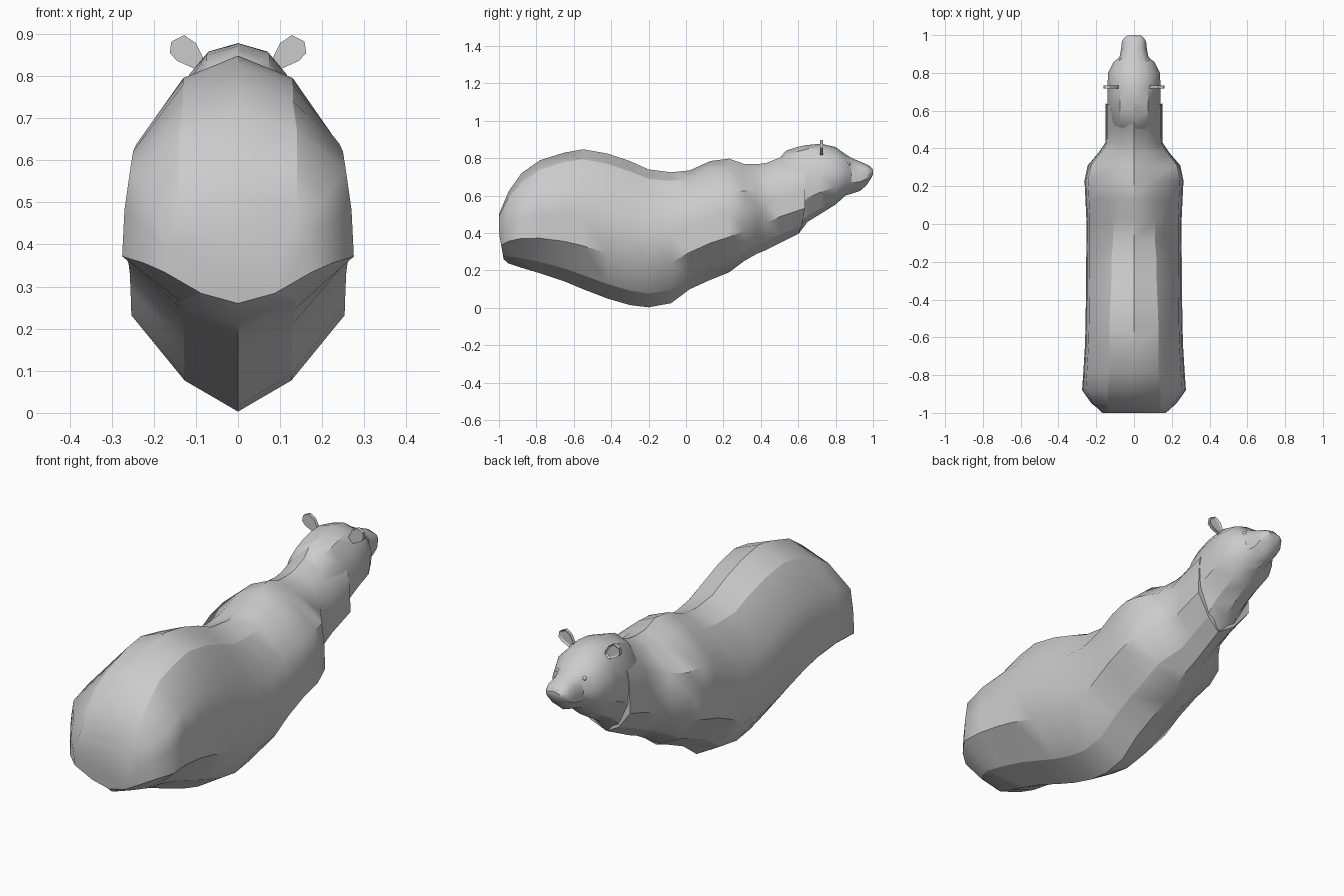
import bpy, bmesh, math
from mathutils import Vector

cube = bpy.data.objects.get("Cube")
if cube:
    bpy.data.objects.remove(cube, do_unlink=True)


def make_material(name, colour):
    mat = bpy.data.materials.new(name)
    mat.use_nodes = True
    mat.diffuse_color = colour
    mat.node_tree.nodes["Principled BSDF"].inputs["Base Color"].default_value = colour
    return mat


fur = make_material("light grey fur", (0.6, 0.6, 0.6, 1))


def finish(name, bm, angle):
    """Turn a bmesh into a named object, smooth except at sharp edges."""
    bmesh.ops.recalc_face_normals(bm, faces=bm.faces[:])
    mesh = bpy.data.meshes.new(name)
    bm.to_mesh(mesh)
    bm.free()
    mesh.materials.append(fur)
    obj = bpy.data.objects.new(name, mesh)
    bpy.context.collection.objects.link(obj)
    bpy.ops.object.select_all(action="DESELECT")
    bpy.context.view_layer.objects.active = obj
    obj.select_set(True)
    bpy.ops.object.shade_smooth_by_angle(angle=math.radians(angle))
    return obj


def section(ring, flank):
    """Closed symmetric cross-section: crest, back ridge, flank points, keel."""
    y, top, bottom, width, ridge, drop = ring
    height = top - bottom
    half = [(ridge, top - drop)]
    half += [(width * across, bottom + height * up) for across, up in flank]
    right = [(-x, z) for x, z in reversed(half)]
    outline = [(0, top)] + half + [(0, bottom)] + right
    return [Vector((x, y, z)) for x, z in outline]


def loft(name, sections, angle, is_crease):
    """Skin the sections; is_crease(column, y) picks lengthwise hard edges."""
    bm = bmesh.new()
    loops = [[bm.verts.new(p) for p in points] for points in sections]
    count = len(loops[0])
    for first, second in zip(loops, loops[1:]):
        for i in range(count):
            j = (i + 1) % count
            bm.faces.new((first[i], first[j], second[j], second[i]))
        for i in range(count):
            column = min(i, count - i)
            if is_crease(column, second[i].co.y):
                bm.edges.get((first[i], second[i])).smooth = False
    bm.faces.new(loops[0])
    bm.faces.new(loops[-1])
    finish(name, bm, angle)


# Torso: y, crest, keel, half width, ridge half width, ridge drop
torso_rings = [
    (-1, .5, .26, .175, .14, .01),
    (-.95, .62, .238, .225, .14, .03),
    (-.88, .72, .215, .275, .14, .05),
    (-.78, .79, .185, .268, .13, .05),
    (-.65, .83, .142, .26, .13, .05),
    (-.55, .848, .1, .257, .13, .053),
    (-.42, .825, .05, .255, .125, .055),
    (-.3, .785, .015, .254, .12, .055),
    (-.2, .74, .003, .253, .12, .05),
    (-.08, .725, .025, .252, .11, .045),
    (.02, .735, .1, .252, .11, .045),
    (.13, .785, .15, .257, .1, .04),
    (.23, .798, .19, .262, .09, .04),
    (.31, .77, .25, .245, .08, .035),
    (.38, .768, .29, .185, .07, .03),
    (.43, .775, .31, .152, .07, .03),
    (.5, .803, .345, .15, .07, .03),
    (.6, .84, .395, .15, .08, .035),
]
torso_flank = [(.93, .72), (.98, .53), (1, .31), (.5, .1)]
torso = [section(ring, torso_flank) for ring in torso_rings]

# The rump tucks under below the tail
for p in torso[0]:
    p.y += .18 * max(0, .4 - p.z)

# The collar dips back at the nape and wraps forward at the cheeks
for p in torso[-1]:
    p.y += .25 * abs(p.x)
torso[-1][0].y -= .065

loft("torso", torso, 42,
     lambda column, y: column == 5 or (column == 1 and y < .05))

# Head and muzzle, rooted inside the collar
head_rings = [
    (.49, .785, .365, .12, .06, .02),
    (.54, .843, .382, .13, .07, .025),
    (.605, .863, .4, .142, .075, .025),
    (.65, .871, .46, .141, .075, .022),
    (.72, .878, .503, .14, .07, .02),
    (.8, .86, .553, .138, .065, .02),
    (.855, .82, .602, .11, .055, .02),
    (.885, .802, .61, .076, .045, .015),
    (.93, .782, .625, .068, .04, .012),
    (.965, .768, .655, .064, .038, .01),
    (.985, .757, .685, .053, .03, .01),
    (1, .738, .712, .032, .02, .004),
]
head_flank = [(.83, .8), (1, .55), (.96, .31), (.52, .08)]
head = [section(ring, head_flank) for ring in head_rings]
loft("head", head, 33, lambda column, y: column == 5 and y < .85)

# Ears: thin cupped plates
ear_outline = [(.08, .838), (.105, .818), (.145, .836),
               (.162, .855), (.158, .882), (.128, .897), (.1, .878)]


def make_ear(side, name):
    bm = bmesh.new()
    back = [bm.verts.new((side * x, .717, z)) for x, z in ear_outline]
    front = [bm.verts.new((side * x, .733, z)) for x, z in ear_outline]
    count = len(back)
    for i in range(count):
        j = (i + 1) % count
        bm.faces.new((back[i], back[j], front[j], front[i]))
    bm.faces.new(back)
    cup = bm.faces.new(front)
    bmesh.ops.recalc_face_normals(bm, faces=bm.faces[:])
    bmesh.ops.inset_region(bm, faces=[cup], thickness=.01, depth=-.006)
    finish(name, bm, 30)


def make_ball(name, centre, scale):
    bm = bmesh.new()
    bmesh.ops.create_uvsphere(bm, u_segments=10, v_segments=6, radius=1)
    bmesh.ops.scale(bm, vec=scale, verts=bm.verts)
    bmesh.ops.translate(bm, vec=centre, verts=bm.verts)
    finish(name, bm, 60)


for side, label in ((1, "left"), (-1, "right")):
    make_ear(side, label + "_ear")
    make_ball(label + "_eye", (side * .07, .868, .769), (.011, .011, .011))

# Nose pad
make_ball("nose", (0, .978, .738), (.03, .02, .018))
